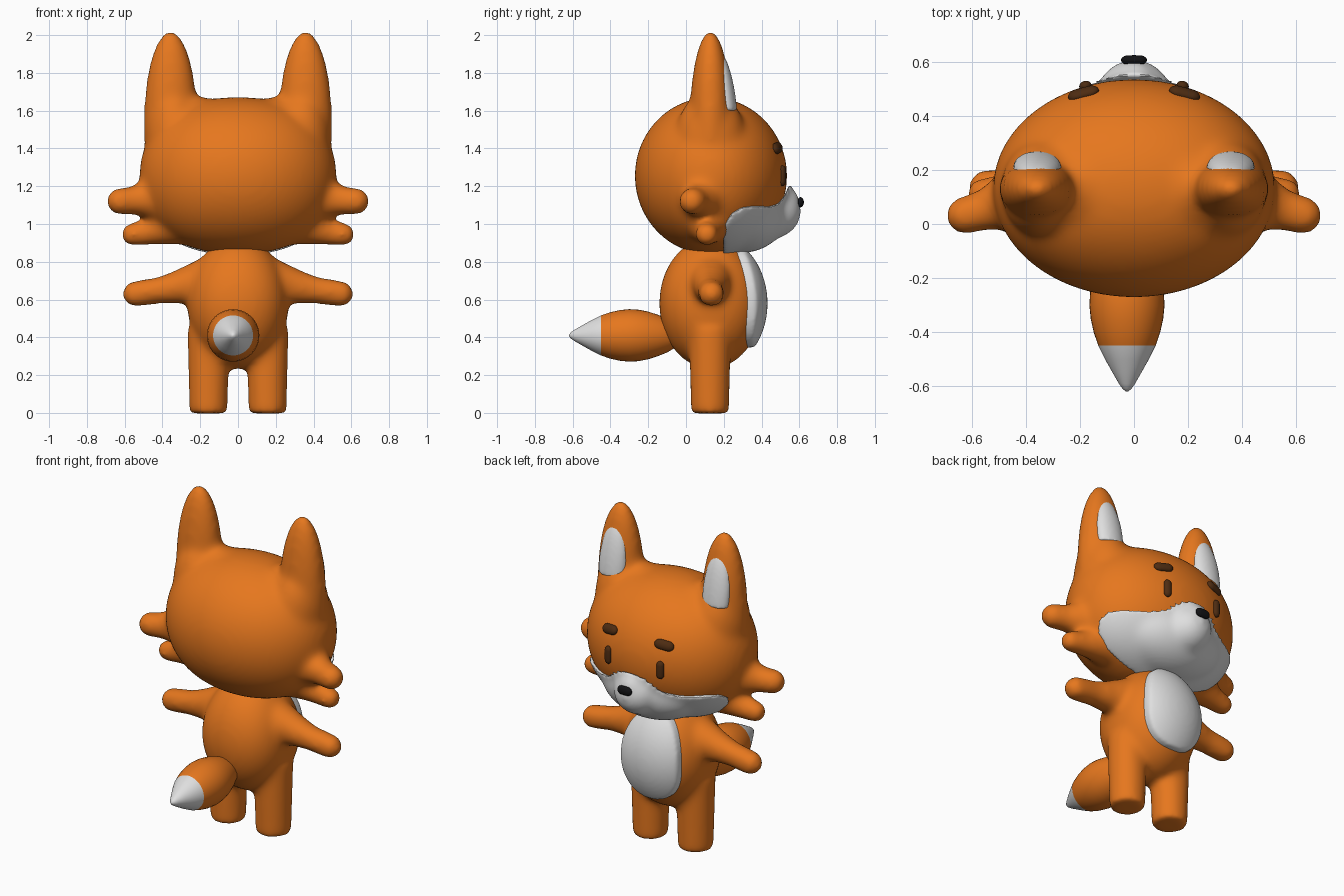
import bpy, bmesh, math
from mathutils import Matrix, Vector

if "Cube" in bpy.data.objects:
    bpy.data.objects.remove(bpy.data.objects["Cube"])


def mat(name, r, g, b):
    m = bpy.data.materials.new(name)
    m.diffuse_color = (r, g, b, 1)
    m.use_nodes = True
    m.node_tree.nodes["Principled BSDF"].inputs["Base Color"].default_value = m.diffuse_color
    return m


ORANGE = mat("orange_fur", 0.79, 0.185, 0.013)
WHITE = mat("white_fur", 0.74, 0.74, 0.74)
BROWN = mat("dark_brown", 0.075, 0.025, 0.006)
BLACK = mat("black", 0.006, 0.006, 0.007)

HEAD_C, HEAD_R = Vector((0, 0.132, 1.255)), Vector((0.522, 0.404, 0.417))
BODY_C, BODY_R = Vector((0, 0.13, 0.58)), Vector((0.268, 0.272, 0.347))


def make(name, bm, *mats):
    me = bpy.data.meshes.new(name)
    bmesh.ops.recalc_face_normals(bm, faces=bm.faces)
    bm.to_mesh(me)
    bm.free()
    ob = bpy.data.objects.new(name, me)
    bpy.context.collection.objects.link(ob)
    for m in mats:
        me.materials.append(m)
    return ob


def blob(bm, c, r, rot=None, seg=32, stretch=(0, 0)):
    """Ellipsoid; stretch pulls its halves apart in x and z into a capsule."""
    vs = bmesh.ops.create_uvsphere(bm, u_segments=seg, v_segments=seg // 2 + 4, radius=1,
                                   matrix=Matrix.Diagonal((*r, 1)))["verts"]
    for v in vs:
        for axis, d in zip((0, 2), stretch):
            if abs(v.co[axis]) > 1e-5:
                v.co[axis] += math.copysign(d, v.co[axis])
    bmesh.ops.transform(bm, verts=vs, matrix=Matrix.Translation(c) @ (rot or Matrix()))
    return vs


def full_blob(bm, c, r, axis, k):
    """Ellipsoid made boxier along one axis towards its sides."""
    for v in blob(bm, c, r, seg=64):
        u = (v.co.x - c.x) / r.x
        v.co[axis] = c[axis] + (v.co[axis] - c[axis]) * (1 + k * u * u)


def limb(bm, pts, side, steps=6):
    """Chain of balls through (x, y, z, radius) points, mirrored by side."""
    for a, b in zip(pts, pts[1:]):
        for i in range(steps + 1):
            x, y, z, r = Vector(a).lerp(Vector(b), i / steps)
            blob(bm, (side * x, y, z), (r, r, r), seg=20)


def bake(ob):
    dg = bpy.context.evaluated_depsgraph_get()
    me = bpy.data.meshes.new_from_object(ob.evaluated_get(dg))
    ob.modifiers.clear()
    ob.data = me


def fuse(ob, voxel, rounds):
    """Melt overlapping blobs into one soft skin."""
    colour = ob.data.materials[0]
    r = ob.modifiers.new("fuse", 'REMESH')
    r.mode, r.voxel_size = 'VOXEL', voxel
    s = ob.modifiers.new("soften", 'SMOOTH')
    s.factor, s.iterations = 0.5, rounds
    bake(ob)
    ob.data.materials.clear()
    ob.data.materials.append(colour)


def trim(ob, outline, axis):
    """Keep what lies inside an outline extruded along the given axis."""
    bm = bmesh.new()
    if axis == 'X':
        vs = [bm.verts.new((-1, a, b)) for a, b in outline]
        push = Vector((2, 0, 0))
    else:
        vs = [bm.verts.new((a, 0.15, b)) for a, b in outline]
        push = Vector((0, 1, 0))
    f = bm.faces.new(vs)
    ext = bmesh.ops.extrude_face_region(bm, geom=[f], use_keep_orig=True)["geom"]
    bmesh.ops.translate(bm, verts=[v for v in ext if isinstance(v, bmesh.types.BMVert)], vec=push)
    cutter = make("cutter", bm, WHITE)
    cutter.hide_render = True
    b = ob.modifiers.new("trim", 'BOOLEAN')
    b.operation, b.object, b.solver = 'INTERSECT', cutter, 'EXACT'
    bake(ob)
    bpy.data.objects.remove(cutter)


# head with flared ears and cheek tufts
bm = bmesh.new()
full_blob(bm, HEAD_C, HEAD_R, 2, 0.15)
for s in (-1, 1):
    blob(bm, (s * 0.357, 0.13, 1.54), (0.143, 0.111, 0.487))
    blob(bm, (s * 0.335, 0.13, 1.45), (0.158, 0.185, 0.26))
    blob(bm, (s * 0.2, 0.13, 1.44), (0.2, 0.2, 0.232))
    limb(bm, [(0.38, 0.10, 1.14, 0.14), (0.48, 0.075, 1.133, 0.1), (0.54, 0.055, 1.125, 0.077),
              (0.626, 0.032, 1.12, 0.073)], s)
    limb(bm, [(0.32, 0.12, 1.01, 0.12), (0.44, 0.12, 0.967, 0.078), (0.50, 0.115, 0.952, 0.066),
              (0.558, 0.11, 0.945, 0.064)], s)
fuse(make("head", bm, ORANGE), 0.016, 27)

# body with arms and legs
bm = bmesh.new()
full_blob(bm, BODY_C, BODY_R, 1, 0.15)
for s in (-1, 1):
    limb(bm, [(0.16, 0.13, 0.70, 0.125), (0.31, 0.13, 0.667, 0.09), (0.41, 0.13, 0.65, 0.072),
              (0.544, 0.135, 0.63, 0.07)], s)
    bmesh.ops.create_cone(bm, cap_ends=True, segments=32, radius1=0.102, radius2=0.114, depth=0.45,
                          matrix=Matrix.Translation((s * 0.156, 0.127, 0.222)))
fuse(make("body", bm, ORANGE), 0.016, 22)

# muzzle mask: a skin just outside the head plus a snout, trimmed by its side outline
bm = bmesh.new()
full_blob(bm, HEAD_C, HEAD_R + Vector((0.02, 0.018, 0.014)), 2, 0.15)
blob(bm, (0, 0.29, 1.06), (0.34, 0.25, 0.214), seg=48)
blob(bm, (0, 0.445, 1.065), (0.15, 0.165, 0.145))
blob(bm, (0, 0.485, 1.105), (0.1, 0.12, 0.115))
mask = make("muzzle", bm, WHITE)
fuse(mask, 0.016, 16)
trim(mask, [(0.197, 0.7), (0.197, 0.96), (0.212, 1.012), (0.243, 1.058), (0.29, 1.087), (0.36, 1.098),
            (0.44, 1.093), (0.49, 1.108), (0.523, 1.155), (0.545, 1.205), (0.7, 1.25), (0.7, 0.7)], 'X')
fuse(mask, 0.011, 5)

# belly patch: a skin just outside the body, trimmed to an egg with a rounded rim
bm = bmesh.new()
full_blob(bm, BODY_C, BODY_R + Vector((0.032, 0.03, 0.02)), 1, 0.12)
belly = make("belly", bm, WHITE)
egg = []
for i in range(40):
    c, s = math.cos(math.tau * i / 40), math.sin(math.tau * i / 40)
    egg.append(((0.197 - 0.02 * s) * math.copysign(abs(c) ** 0.85, c),
                0.613 + 0.267 * math.copysign(abs(s) ** 0.92, s)))
trim(belly, egg, 'Y')
fuse(belly, 0.011, 10)

# tail turned around the y axis, with a white tip
bm = bmesh.new()
prof = [(-0.05, 0.06), (-0.1, 0.09), (-0.15, 0.11), (-0.2, 0.126), (-0.25, 0.136), (-0.3, 0.139),
        (-0.35, 0.134), (-0.4, 0.123), (-0.45, 0.106), (-0.5, 0.081), (-0.55, 0.053),
        (-0.59, 0.03), (-0.61, 0.016), (-0.619, 0.004)]
N = 40
rings = [[bm.verts.new((-0.026 + r * math.cos(math.tau * k / N), y,
                        0.41 + r * math.sin(math.tau * k / N))) for k in range(N)] for y, r in prof]
for a, b in zip(rings, rings[1:]):
    for k in range(N):
        f = bm.faces.new((a[k], a[(k + 1) % N], b[(k + 1) % N], b[k]))
        f.material_index = int(f.calc_center_median().y < -0.45)
bm.faces.new(rings[0])
bm.faces.new(rings[-1]).material_index = 1
make("tail", bm, ORANGE, WHITE)


# face details laid on the head surface
def on_face(name, x, z, size, roll, stretch):
    dx = x / HEAD_R.x
    dz = (z - HEAD_C.z) / HEAD_R.z / (1 + 0.15 * dx * dx)
    dy = math.sqrt(1 - dx * dx - dz * dz)
    n = Vector((dx / HEAD_R.x, dy / HEAD_R.y, dz / HEAD_R.z)).normalized()
    across = n.cross(Vector((0, 0, 1))).normalized()
    up = across.cross(n)
    rot = Matrix((across, n, up)).transposed().to_4x4() @ Matrix.Rotation(roll, 4, 'Y')
    bm = bmesh.new()
    blob(bm, (x, HEAD_C.y + HEAD_R.y * dy, z), size, rot, stretch=stretch)
    make(name, bm, BROWN)


for s, tag in ((-1, "left"), (1, "right")):
    on_face("eye_" + tag, s * 0.18, 1.255, (0.023, 0.018, 0.028), 0, (0, 0.027))
    on_face("brow_" + tag, s * 0.187, 1.402, (0.036, 0.021, 0.029), s * 0.15, (0.023, 0))
    # inner ear, flat at the bottom and leaning back
    bm = bmesh.new()
    blob(bm, (s * 0.358, 0.207, 1.668), (0.09, 0.056, 0.25), Matrix.Rotation(math.radians(8), 4, 'X'))
    bmesh.ops.bisect_plane(bm, geom=bm.verts[:] + bm.edges[:] + bm.faces[:],
                           plane_co=(0, 0, 1.6), plane_no=(0, 0, 1), clear_inner=True)
    bmesh.ops.holes_fill(bm, edges=[e for e in bm.edges if e.is_boundary])
    fuse(make("inner_ear_" + tag, bm, WHITE), 0.009, 10)

# nose
bm = bmesh.new()
blob(bm, (0, 0.606, 1.115), (0.03, 0.018, 0.027), stretch=(0.018, 0))
make("nose", bm, BLACK)

# smooth shading with crisp edges
for ob in bpy.context.scene.objects:
    ob.select_set(True)
    bpy.context.view_layer.objects.active = ob
bpy.ops.object.shade_smooth_by_angle(angle=math.radians(45))
